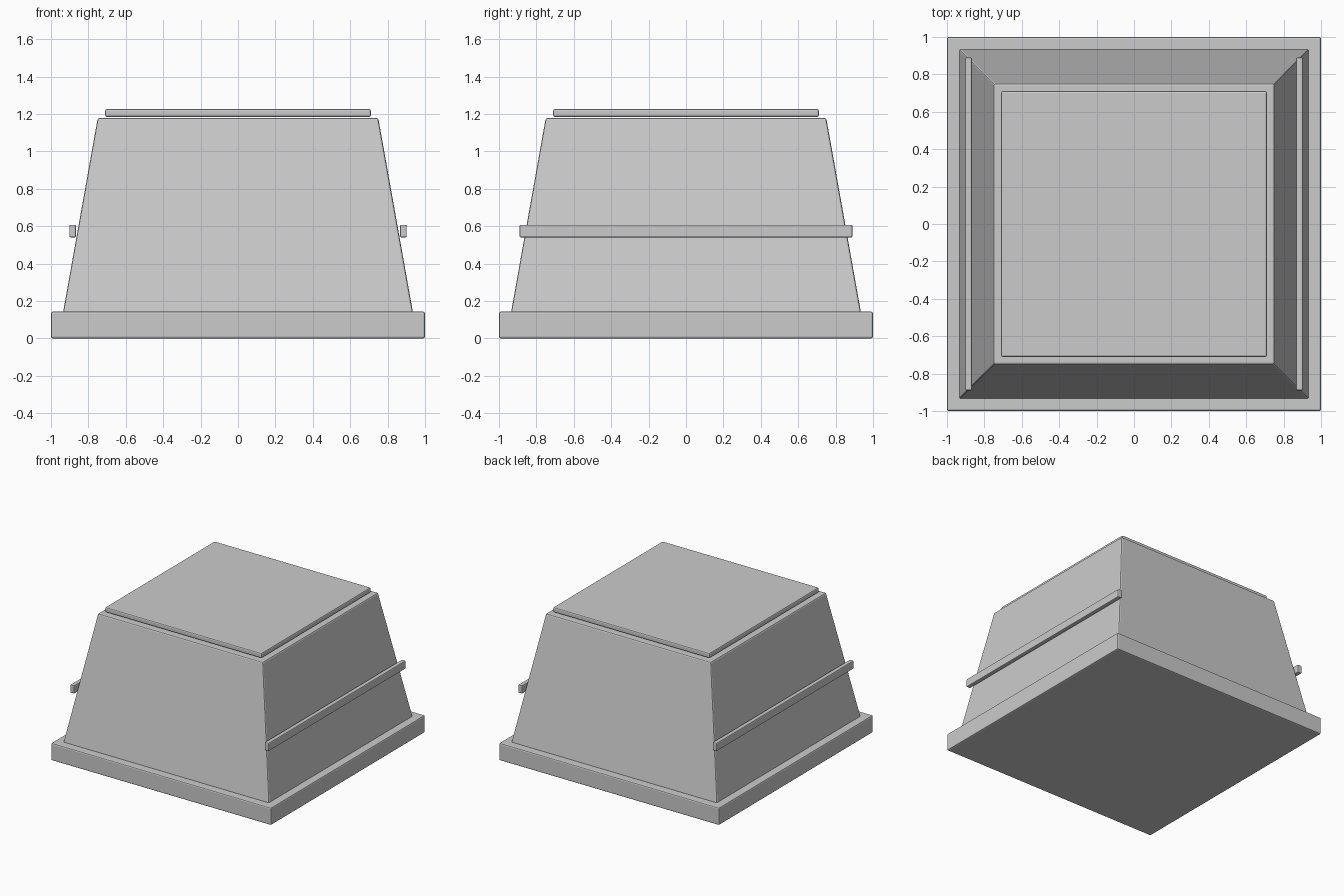
import bpy, bmesh

if "Cube" in bpy.data.objects:
    bpy.data.objects.remove(bpy.data.objects["Cube"])


def block(name, x, hx, hy, z0, z1, bevel, taper=1.0):
    """Bevelled box centred at x on y = 0; the top is scaled by taper."""
    bm = bmesh.new()
    bmesh.ops.create_cube(bm, size=2)
    for v in bm.verts:
        top = v.co.z > 0
        s = taper if top else 1.0
        v.co = (x + v.co.x * hx * s, v.co.y * hy * s, z1 if top else z0)
    mesh = bpy.data.meshes.new(name)
    bm.to_mesh(mesh)
    bm.free()
    obj = bpy.data.objects.new(name, mesh)
    bpy.context.collection.objects.link(obj)
    mod = obj.modifiers.new("soft_edges", 'BEVEL')
    mod.width = bevel
    mod.segments = 2
    return obj


# Plinth slab
block("base", 0, 1.0, 1.0, 0.0, 0.143, 0.01)

# Tapered main body
block("body", 0, 0.936, 0.936, 0.135, 1.178, 0.01, taper=0.75 / 0.936)

# Thin lid plate, just above the body
block("top_plate", 0, 0.711, 0.711, 1.184, 1.226, 0.01)

# Horizontal trim rails on the left and right sides
for side, sx in (("left", -1), ("right", 1)):
    block(f"trim_rail_{side}", sx * 0.884, 0.018, 0.89, 0.54, 0.607, 0.007)
